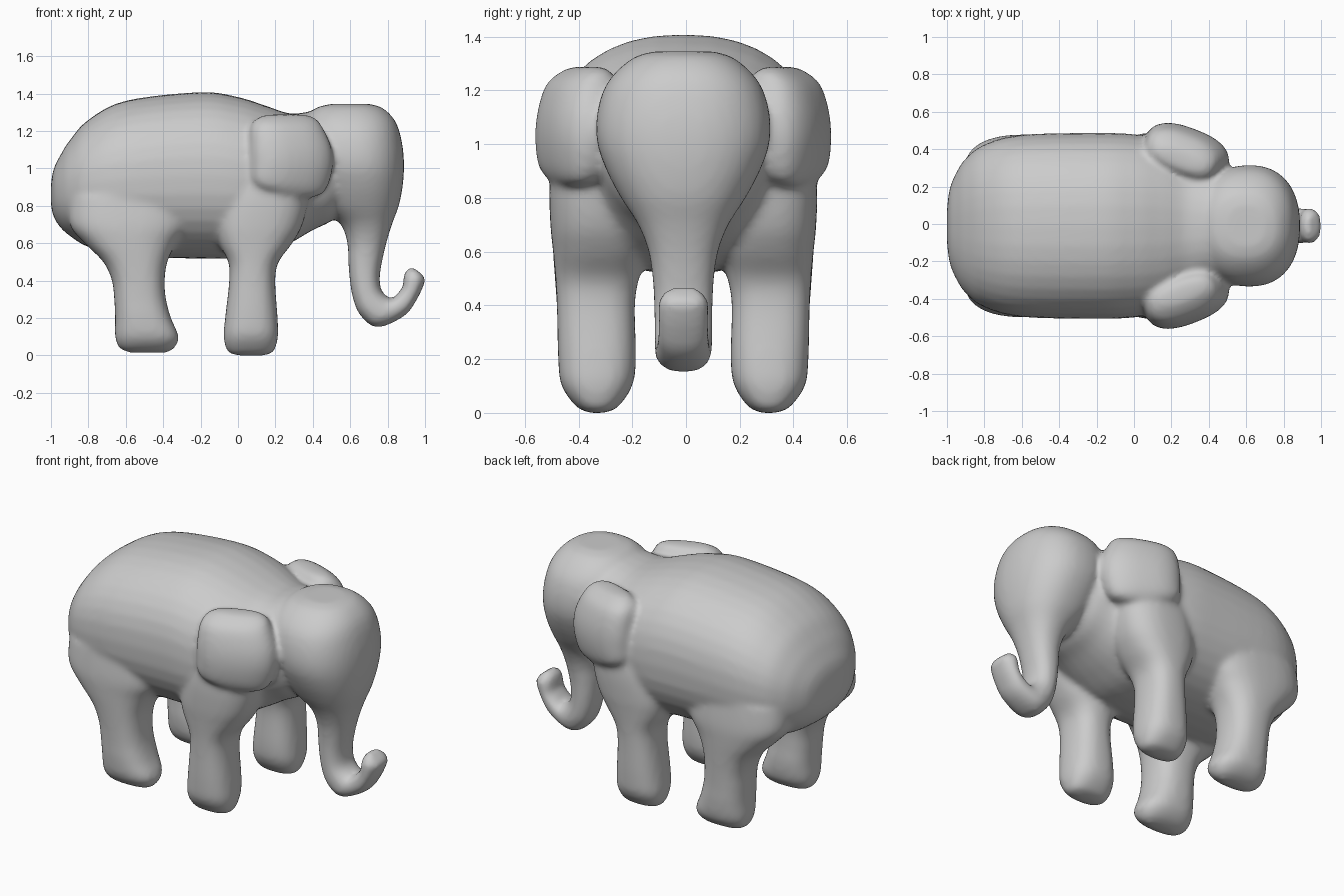
import bpy, bmesh, math
from mathutils import Matrix, Vector

CY = -0.01  # symmetry plane of the animal
bm = bmesh.new()


def spline(rows, steps=5):
    """Smoothly interpolate rows of numbers (Catmull-Rom)."""
    out = []
    for i in range(len(rows) - 1):
        a, b, c, d = (rows[max(0, min(len(rows) - 1, i + k))] for k in (-1, 0, 1, 2))
        for s in range(steps):
            t = s / steps
            out.append([0.5 * (2 * q + (r - p) * t + (2 * p - 5 * q + 4 * r - w) * t * t
                               + (3 * q - p - 3 * r + w) * t ** 3)
                        for p, q, r, w in zip(a, b, c, d)])
    return out + [list(rows[-1])]


def loft(rows, power=2.3, n=36, mat=Matrix()):
    """Rows: x0, z0, x1, z1 (ends of the section), centre y, half width."""
    rings = []
    for x0, z0, x1, z1, yc, hw in spline(rows):
        ring = []
        for k in range(n):
            t = 2 * math.pi * k / n
            c, s = math.cos(t), math.sin(t)
            u = math.copysign(abs(c) ** (2 / power), c)
            v = math.copysign(abs(s) ** (2 / power), s)
            ring.append(bm.verts.new(mat @ Vector((
                (x0 + x1) / 2 + u * (x1 - x0) / 2,
                yc + v * hw,
                (z0 + z1) / 2 + u * (z1 - z0) / 2))))
        rings.append(ring)
    for a, b in zip(rings, rings[1:]):
        for k in range(n):
            j = (k + 1) % n
            bm.faces.new((a[k], a[j], b[j], b[k]))
    bm.faces.new(rings[0])
    bm.faces.new(rings[-1])


# body: x, top, bottom, half width
body = [(-1.0, .92, .80, .09), (-.985, 1.0, .74, .20), (-.95, 1.07, .685, .285),
        (-.9, 1.15, .64, .36), (-.8, 1.26, .58, .435), (-.6, 1.362, .53, .487),
        (-.2, 1.408, .518, .497), (0, 1.382, .52, .49), (.15, 1.335, .54, .46),
        (.28, 1.294, .60, .39), (.4, 1.307, .67, .33), (.5, 1.32, .72, .30),
        (.6, 1.29, .82, .24)]
loft([(x, t, x, b, CY, w) for x, t, b, w in body])

# head running down into the curled trunk: back point, front point, half width
head = [(.50, 1.345, .70, 1.345, .11), (.42, 1.325, .77, 1.325, .18),
        (.36, 1.27, .83, 1.27, .25), (.34, 1.2, .863, 1.2, .298),
        (.34, 1.1, .883, 1.1, .323), (.36, 1.0, .888, 1.0, .32),
        (.40, .9, .88, .9, .285), (.45, .8, .86, .8, .232),
        (.55, .7, .823, .7, .168), (.585, .6, .793, .6, .130),
        (.59, .5, .77, .5, .115), (.598, .4, .758, .42, .11),
        (.616, .3, .763, .36, .108), (.655, .213, .785, .325, .108),
        (.745, .15, .825, .303, .104), (.89, .212, .86, .34, .096),
        (.957, .3, .882, .37, .094), (.995, .38, .885, .425, .094),
        (1.002, .405, .9, .455, .085), (.99, .43, .93, .475, .055)]
loft([(a, b, c, d, CY, w) for a, b, c, d, w in head])

# legs: z, back x, front x, inner y, outer y
front_leg = [(0, 0, .14, .285, .335), (.02, -.055, .19, .235, .385),
             (.1, -.077, .214, .18, .443), (.2, -.069, .212, .166, .456),
             (.4, -.047, .199, .17, .461), (.5, -.052, .217, .155, .466),
             (.6, -.10, .29, .13, .475), (.7, -.12, .345, .12, .485),
             (.85, -.10, .38, .10, .488), (1.0, -.05, .38, .10, .465),
             (1.1, 0, .35, .10, .42)]
rear_leg = [(.015, -.58, -.38, .285, .335), (.04, -.635, -.34, .23, .39),
            (.1, -.657, -.317, .183, .438), (.2, -.657, -.358, .168, .453),
            (.3, -.662, -.385, .172, .456), (.4, -.674, -.392, .172, .461),
            (.5, -.72, -.378, .158, .468), (.6, -.82, -.33, .12, .475),
            (.7, -.90, -.26, .10, .478), (.85, -.90, -.25, .10, .465)]
# ears: z, back x, front x, centre y, half thickness (before turning)
ear = [(.845, -.05, .12, .04, .03), (.865, -.12, .18, .025, .07),
       (.92, -.21, .22, .01, .11), (1.02, -.222, .245, 0, .134),
       (1.12, -.22, .235, -.005, .13), (1.22, -.205, .195, -.02, .11),
       (1.27, -.16, .16, -.035, .07), (1.288, -.10, .10, -.04, .035)]
for side in (1, -1):
    flip = Matrix.Translation((0, CY, 0)) @ Matrix.Diagonal((1, side, 1, 1)) @ Matrix.Translation((0, -CY, 0))
    for leg in (front_leg, rear_leg):
        loft([(a, z, b, z, (i + o) / 2, (o - i) / 2) for z, a, b, i, o in leg], 2.5, mat=flip)
    turn = flip @ Matrix.Translation((.27, .385, 0)) @ Matrix.Rotation(math.radians(-21), 4, 'Z')
    loft([(a, z, b, z, c, h) for z, a, b, c, h in ear], 2.5, mat=turn)

# fuse everything into one smooth skin
bmesh.ops.recalc_face_normals(bm, faces=bm.faces)
mesh = bpy.data.meshes.new("elephant")
bm.to_mesh(mesh)
bm.free()
obj = bpy.data.objects.new("elephant", mesh)
bpy.context.collection.objects.link(obj)
remesh = obj.modifiers.new("fuse", 'REMESH')
remesh.mode = 'VOXEL'
remesh.voxel_size = 0.016
remesh.use_smooth_shade = True
soft = obj.modifiers.new("soften", 'SMOOTH')
soft.factor = 0.5
soft.iterations = 10
